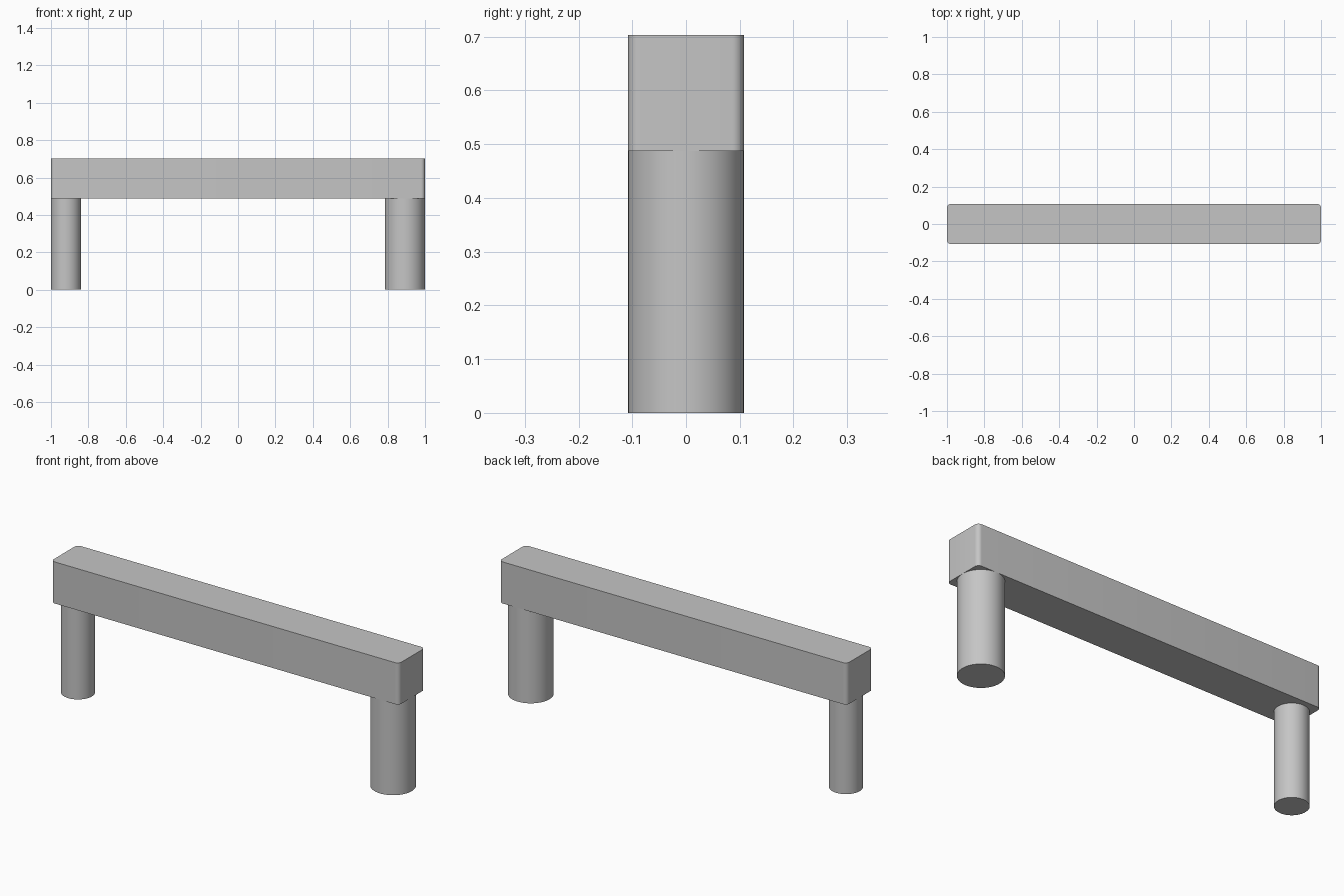
import bpy, bmesh, math

if "Cube" in bpy.data.objects:
    bpy.data.objects.remove(bpy.data.objects["Cube"])

HALF_W = 0.1075      # half depth of the bar
UNDER, TOP = 0.487, 0.703

grey = bpy.data.materials.new("plain grey")
grey.diffuse_color = (0.56, 0.56, 0.56, 1)
grey.use_nodes = True
grey.node_tree.nodes["Principled BSDF"].inputs["Base Color"].default_value = grey.diffuse_color


def finish(obj, name):
    obj.name = name
    obj.data.materials.append(grey)
    bpy.ops.object.select_all(action='DESELECT')
    obj.select_set(True)
    bpy.context.view_layer.objects.active = obj
    bpy.ops.object.shade_smooth_by_angle(angle=math.radians(30))


def post(name, x, radius):
    bpy.ops.mesh.primitive_cylinder_add(vertices=64, radius=radius, depth=UNDER,
                                        location=(x, 0, UNDER / 2))
    finish(bpy.context.object, name)


# Crossbar: box with its four upright edges rounded
bpy.ops.mesh.primitive_cube_add(size=1, location=(0, 0, (UNDER + TOP) / 2))
bar = bpy.context.object
bm = bmesh.new()
bm.from_mesh(bar.data)
bmesh.ops.scale(bm, vec=(2, 2 * HALF_W, TOP - UNDER), verts=bm.verts)
upright = [e for e in bm.edges
           if abs(e.verts[0].co.z - e.verts[1].co.z) > 0.1]
bmesh.ops.bevel(bm, geom=upright, offset=0.022, segments=8,
                profile=0.5, affect='EDGES')
bm.to_mesh(bar.data)
bm.free()
finish(bar, "crossbar")

# Round posts: slim on the left, full depth on the right
post("left_post", -0.92, 0.08)
post("right_post", 1 - HALF_W, HALF_W)
